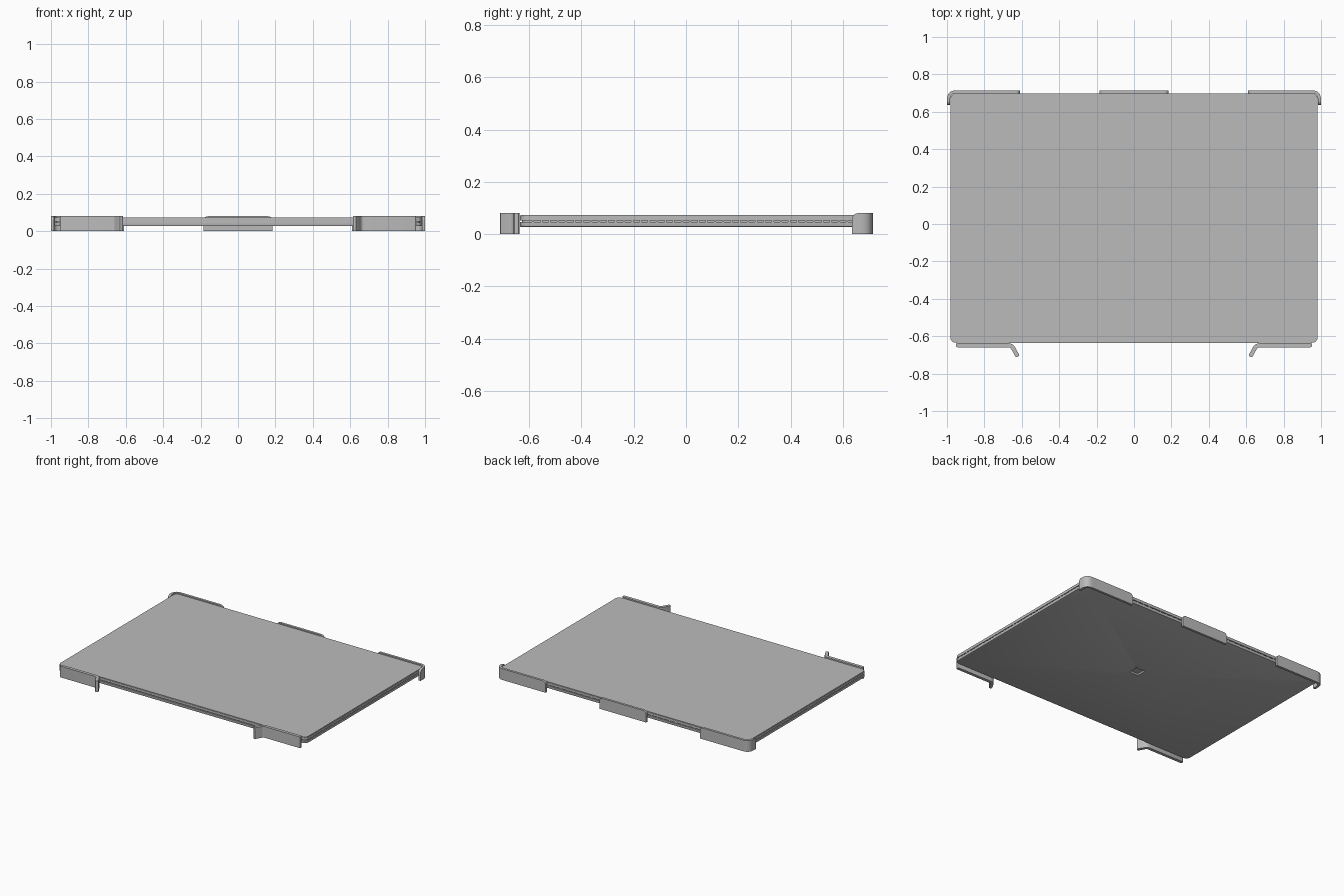
import bpy, bmesh
from math import pi, sin, cos
from mathutils import Vector

if "Cube" in bpy.data.objects:
    bpy.data.objects.remove(bpy.data.objects["Cube"])

grey = bpy.data.materials.new("light grey metal")
grey.use_nodes = True
COLOUR = (0.5, 0.5, 0.5, 1)
grey.diffuse_color = COLOUR
grey.node_tree.nodes["Principled BSDF"].inputs["Base Color"].default_value = COLOUR

TOP = 0.08                      # height of the clips
HALF_X, FRONT, BACK = 0.982, -0.635, 0.698


def finish(name, bm):
    bmesh.ops.recalc_face_normals(bm, faces=bm.faces)
    mesh = bpy.data.meshes.new(name)
    bm.to_mesh(mesh)
    bm.free()
    mesh.materials.append(grey)
    obj = bpy.data.objects.new(name, mesh)
    bpy.context.collection.objects.link(obj)
    bpy.ops.object.select_all(action='DESELECT')
    obj.select_set(True)
    bpy.context.view_layer.objects.active = obj
    bpy.ops.object.shade_smooth_by_angle(angle=pi / 6)
    return obj


def prism(points, z0, z1):
    bm = bmesh.new()
    face = bm.faces.new([bm.verts.new((x, y, z0)) for x, y in points])
    up = bmesh.ops.extrude_face_region(bm, geom=[face])["geom"]
    bmesh.ops.translate(bm, vec=(0, 0, z1 - z0),
                        verts=[v for v in up if isinstance(v, bmesh.types.BMVert)])
    return bm


def slab(name, z0, z1, inset=0.0, radius=0.03, edge=0.0):
    """Rounded rectangle plate, optionally with softened top and bottom rims."""
    x, y0, y1 = HALF_X - inset, FRONT + inset, BACK - inset
    pts = []
    corners = [(x, y1), (-x, y1), (-x, y0), (x, y0)]
    for i, (cx, cy) in enumerate(corners):
        mx = cx - radius if cx > 0 else cx + radius
        my = cy - radius if cy > 0 else cy + radius
        for k in range(9):
            a = (i + k / 8) * pi / 2
            pts.append((mx + radius * cos(a), my + radius * sin(a)))
    bm = prism(pts, z0, z1)
    if edge:
        rim = [e for e in bm.edges if all(abs(v.co.z - edge) < 1e-5 for v in e.verts)]
        bmesh.ops.bevel(bm, geom=rim, offset=0.005, segments=2, profile=0.5, affect='EDGES')
    return finish(name, bm)


def strip(name, path, thick, bend=0.0, round_top=0.0):
    """Upright sheet strip following a plan path with filleted bends."""
    p = [Vector(q) for q in path]
    line = [p[0]]
    for a, b, c in zip(p, p[1:], p[2:]):
        s, e = b + (a - b).normalized() * bend, b + (c - b).normalized() * bend
        for k in range(9):
            t = k / 8
            line.append(s * (1 - t) ** 2 + b * 2 * t * (1 - t) + e * t * t)
    line.append(p[-1])
    left, right = [], []
    for i, q in enumerate(line):
        d = (line[min(i + 1, len(line) - 1)] - line[max(i - 1, 0)]).normalized()
        n = Vector((-d.y, d.x)) * thick / 2
        left.append(q + n)
        right.append(q - n)
    bm = prism(left + right[::-1], 0, TOP)
    tips = (line[0], line[-1])

    def at_tip(e):
        mid = (e.verts[0].co + e.verts[1].co) / 2
        return any((mid.xy - t).length < thick * 0.6 for t in tips)
    if round_top:
        pick = [e for e in bm.edges if at_tip(e)
                and all(v.co.z > TOP - 1e-4 for v in e.verts)
                and abs(e.calc_length() - thick) < 1e-4]
        bmesh.ops.bevel(bm, geom=pick, offset=round_top, segments=6, profile=0.5,
                        affect='EDGES', clamp_overlap=True)
    else:
        pick = [e for e in bm.edges if at_tip(e)
                and abs(e.verts[0].co.z - e.verts[1].co.z) > TOP / 2]
        bmesh.ops.bevel(bm, geom=pick, offset=thick * 0.35, segments=3, profile=0.5,
                        affect='EDGES', clamp_overlap=True)
    return finish(name, bm)


# Body: two shells with a recessed seam between them
lower = slab("lower_shell", 0.027, 0.046, edge=0.027)
slab("seam_core", 0.045, 0.053, inset=0.008, radius=0.024)
slab("upper_shell", 0.052, 0.068)
slab("top_cover", 0.068, 0.073, inset=0.002)

# Square recess in the underside
bm = bmesh.new()
bmesh.ops.create_cube(bm, size=0.07)
bmesh.ops.translate(bm, verts=bm.verts, vec=(0, (FRONT + BACK) / 2, 0.005))
cutter = finish("recess_cutter", bm)
cutter.hide_render = True
cutter.hide_viewport = True
cutter.display_type = 'WIRE'
cut = lower.modifiers.new("recess", 'BOOLEAN')
cut.operation = 'DIFFERENCE'
cut.solver = 'EXACT'
cut.object = cutter

# Ribs bridging the seam along the sides and back
bm = bmesh.new()


def rib(x, y):
    made = bmesh.ops.create_cube(bm, size=0.008)["verts"]
    bmesh.ops.translate(bm, verts=made, vec=(x, y, 0.049))


for k in range(40):
    t = k / 39
    for side in (-1, 1):
        rib(side * (HALF_X - 0.006), FRONT + 0.05 + t * (BACK - FRONT - 0.1))
    rib((2 * t - 1) * (HALF_X - 0.05), BACK - 0.006)
finish("seam_ribs", bm)

# Clips: mirrored front and back corner pairs, one in the back centre
for side, label in ((1, "left"), (-1, "right")):
    strip("front_clip_" + label,
          [(side * 0.952, -0.648), (side * 0.655, -0.648), (side * 0.621, -0.709)],
          0.022, bend=0.02)
    strip("back_corner_clip_" + label,
          [(side * 0.61, 0.7065), (side * 0.9915, 0.7065), (side * 0.9915, 0.635)],
          0.017, bend=0.042, round_top=0.024)
strip("back_centre_clip", [(-0.185, 0.7065), (0.185, 0.7065)], 0.017, round_top=0.024)
